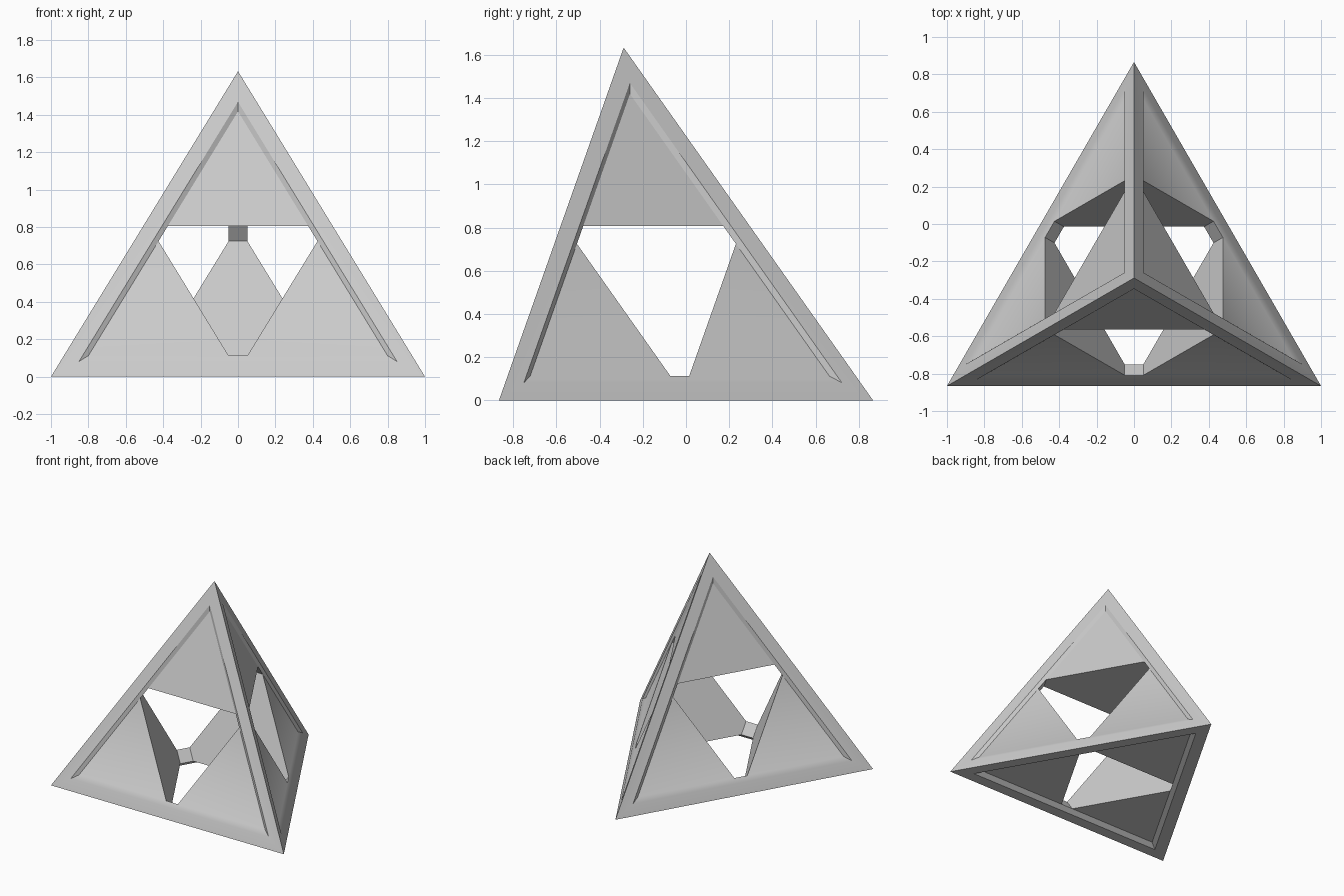
import bpy
import bmesh
from itertools import combinations
from math import sqrt, radians
from mathutils import Vector

if "Cube" in bpy.data.objects:
    bpy.data.objects.remove(bpy.data.objects["Cube"], do_unlink=True)

RIM, FLOOR = 0.15, 0.2          # inset fractions toward each face centre
DEPTH, HALF_GAP = 0.02, 0.05    # recess depth, half width of the clipped corners
LIFT = Vector((0, 0, 0.01))     # the inner shape sits slightly high

grey = bpy.data.materials.new("light grey")
grey.use_nodes = True
colour = (0.6, 0.6, 0.6, 1)
grey.diffuse_color = colour
grey.node_tree.nodes["Principled BSDF"].inputs["Base Color"].default_value = colour

# Corners of a regular tetrahedron with edge 2
r = sqrt(3)
corners = [Vector(c) for c in ((-1, -r / 2, 0), (1, -r / 2, 0), (0, r / 2, 0),
                               (0, -r / 6, sqrt(8 / 3)))]
middle = sum(corners, Vector()) / 4
sides = list(combinations(range(4), 3))

bm = bmesh.new()
outer = [bm.verts.new(c) for c in corners]
rim, floor, gap = {}, {}, {}

# Rings of points on every side: rim, recessed floor and clipped opening
for s in sides:
    centre = sum((corners[i] for i in s), Vector()) / 3
    inward = (middle - centre).normalized()
    for i in s:
        rim[s, i] = bm.verts.new(corners[i].lerp(centre, RIM))
        floor[s, i] = bm.verts.new(corners[i].lerp(centre, FLOOR) + inward * DEPTH + LIFT)
    for i in s:
        for j in s:
            if i != j:
                a, b = floor[s, i].co, floor[s, j].co
                toward = (a - b).normalized()
                gap[s, i, j] = bm.verts.new((a + b) / 2 + toward * HALF_GAP)

# Flat frame, sloped recess walls and corner panels of each side
for s in sides:
    for i, j in combinations(s, 2):
        bm.faces.new((outer[i], outer[j], rim[s, j], rim[s, i]))
        bm.faces.new((rim[s, i], rim[s, j], floor[s, j],
                      gap[s, j, i], gap[s, i, j], floor[s, i]))
    for i in s:
        j, k = [n for n in s if n != i]
        bm.faces.new((floor[s, i], gap[s, i, j], gap[s, i, k]))

# Inner square on each edge beam
for i, j in combinations(range(4), 2):
    s, t = [f for f in sides if i in f and j in f]
    bm.faces.new((gap[s, i, j], gap[s, j, i], gap[t, j, i], gap[t, i, j]))

# Six-sided inner wall closing each corner block
for i in range(4):
    a, b, c = [n for n in range(4) if n != i]
    ring = []
    for j, k in ((a, b), (b, c), (c, a)):
        s = tuple(sorted((i, j, k)))
        ring += [gap[s, i, j], gap[s, i, k]]
    bm.faces.new(ring)

bmesh.ops.recalc_face_normals(bm, faces=bm.faces[:])
mesh = bpy.data.meshes.new("hollow_pyramid")
bm.to_mesh(mesh)
bm.free()
mesh.materials.append(grey)
pyramid = bpy.data.objects.new("hollow_pyramid", mesh)
bpy.context.collection.objects.link(pyramid)

bpy.ops.object.select_all(action="DESELECT")
pyramid.select_set(True)
bpy.context.view_layer.objects.active = pyramid
bpy.ops.object.shade_smooth_by_angle(angle=radians(30))
